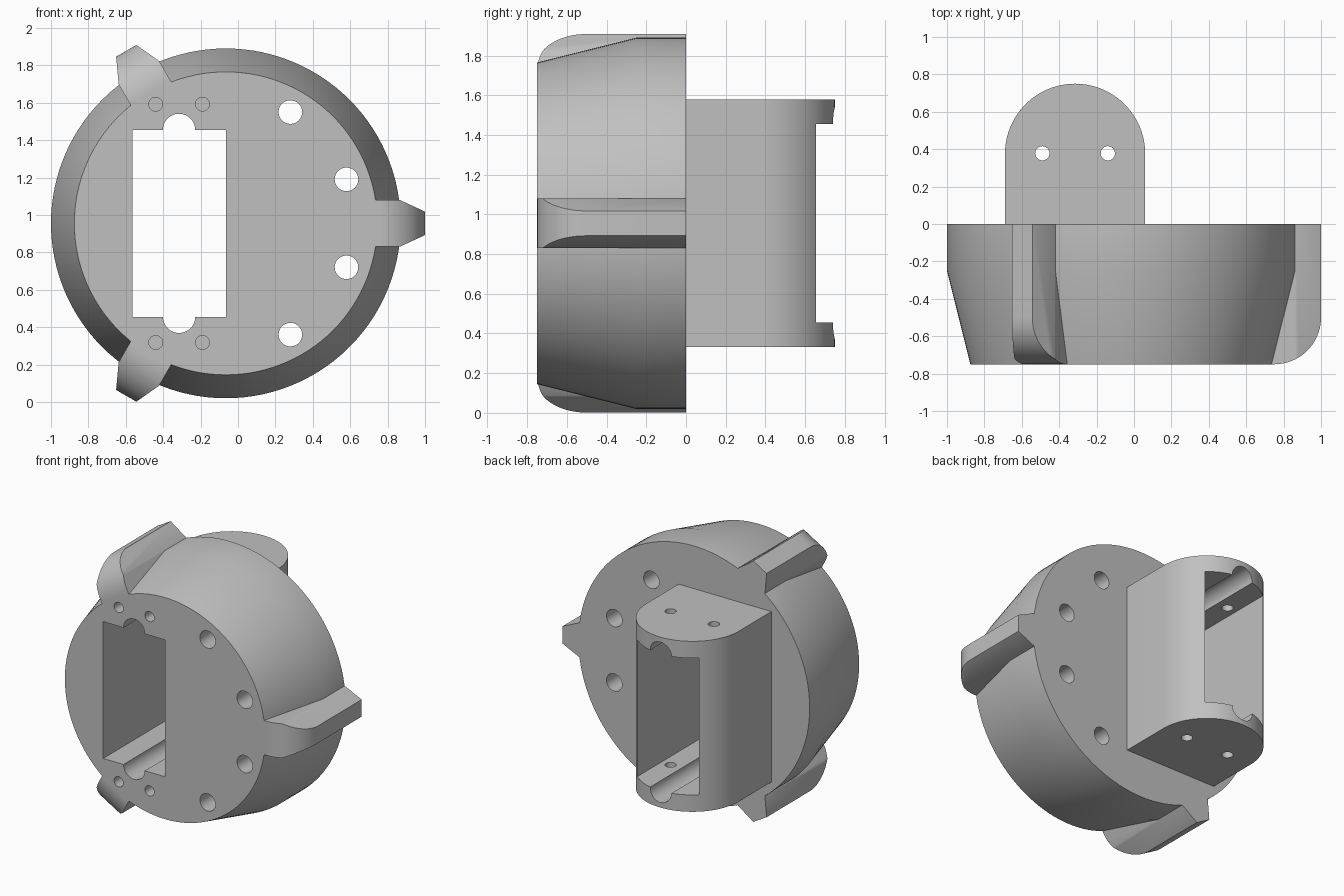
import bpy, bmesh
from math import sin, cos, pi, radians
from mathutils import Matrix, Vector

cube = bpy.data.objects.get("Cube")
if cube:
    bpy.data.objects.remove(cube, do_unlink=True)

grey = bpy.data.materials.new("matte grey")
grey.use_nodes = True
colour = (0.53, 0.53, 0.53, 1)
grey.diffuse_color = colour
grey.node_tree.nodes["Principled BSDF"].inputs["Base Color"].default_value = colour

CX, CZ = -0.065, 0.955      # axis of the drum
BX = -0.315                 # middle of the housing and its pocket
DEPTH = 0.75


def loft(name, rings):
    """Closed solid through rings with equal point counts."""
    bm = bmesh.new()
    loops = [[bm.verts.new(p) for p in ring] for ring in rings]
    bm.faces.new(loops[0])
    bm.faces.new(loops[-1])
    n = len(loops[0])
    for a, b in zip(loops, loops[1:]):
        for i in range(n):
            j = (i + 1) % n
            bm.faces.new((a[i], a[j], b[j], b[i]))
    bmesh.ops.recalc_face_normals(bm, faces=bm.faces[:])
    mesh = bpy.data.meshes.new(name)
    bm.to_mesh(mesh)
    bm.free()
    mesh.materials.append(grey)
    obj = bpy.data.objects.new(name, mesh)
    bpy.context.collection.objects.link(obj)
    return obj


def circle(u, v, r, n=48, start=0, sweep=2 * pi):
    return [(u + r * cos(start + sweep * i / n), v + r * sin(start + sweep * i / n))
            for i in range(n)]


def prism_y(name, points, y0, y1):
    return loft(name, [[(x, y, z) for x, z in points] for y in (y0, y1)])


def prism_z(name, points, z0, z1):
    return loft(name, [[(x, y, z) for x, y in points] for z in (z0, z1)])


def combine(target, other, operation):
    mod = target.modifiers.new(operation, 'BOOLEAN')
    mod.operation = operation
    mod.solver = 'EXACT'
    mod.object = other
    bpy.context.view_layer.objects.active = target
    bpy.ops.object.modifier_apply(modifier=mod.name)
    bpy.data.objects.remove(other, do_unlink=True)


# Drum: straight at the back, tapering to the front
body = loft("drum_and_housing", [[(x, y, z) for x, z in circle(CX, CZ, r, 120)]
            for y, r in ((0, 0.935), (-0.25, 0.935), (-DEPTH, 0.81))])

# Three locating lugs: tapered plan cut to a rounded side profile
for k in range(3):
    plan = [(0.5, -0.125), (0.93, -0.125), (1.065, -0.0625),
            (1.065, 0.0625), (0.93, 0.125), (0.5, 0.125)]
    lug = prism_y("lug", plan, -1, 0.2)
    side = [(0.4, 0), (0.4, -DEPTH)]
    side += circle(0.815, -0.5, 0.25, 20, -pi / 2, pi / 2) + [(1.065, -0.5), (1.065, 0)]
    combine(lug, prism_z("lug_side", side, -0.3, 0.3), 'INTERSECT')
    lug.data.transform(Matrix.Translation((CX, 0, CZ)) @
                       Matrix.Rotation(radians(120 * k), 4, 'Y'))
    combine(body, lug, 'UNION')

# Rear housing with a half-round back
outline = [(BX + 0.375, -0.2)] + circle(BX, 0.375, 0.375, 48, 0, pi)
outline += [(BX - 0.375, 0.375), (BX - 0.375, -0.2)]
combine(body, prism_z("housing", outline, 0.332, 1.578), 'UNION')

# Through pocket with half-round cable notches at both ends
pocket = [(BX - 0.25, 0.455), (BX + 0.25, 0.455),
          (BX + 0.25, 1.455), (BX - 0.25, 1.455)]
combine(body, prism_y("pocket", pocket, -1, 1), 'DIFFERENCE')
for z in (0.455, 1.455):
    combine(body, prism_y("notch", circle(BX, z, 0.086), -1, 1), 'DIFFERENCE')

# Mounting holes, mirrored about the middle height
for s in (-1, 1):
    for x, dz in ((0.28, 0.595), (0.58, 0.235)):
        combine(body, prism_y("mount_hole", circle(x, CZ + s * dz, 0.063), -1, 0.2),
                'DIFFERENCE')
    for x in (-0.44, -0.19):
        combine(body, prism_y("screw_hole", circle(x, CZ + s * 0.637, 0.037, 32), -1, -0.3),
                'DIFFERENCE')

# Vertical pin holes through the housing
for x in (-0.49, -0.14):
    combine(body, prism_z("pin_hole", circle(x, 0.378, 0.038, 32), 0, 2), 'DIFFERENCE')

bpy.ops.object.select_all(action='DESELECT')
body.select_set(True)
bpy.context.view_layer.objects.active = body
bpy.ops.object.shade_smooth_by_angle(angle=radians(25))
